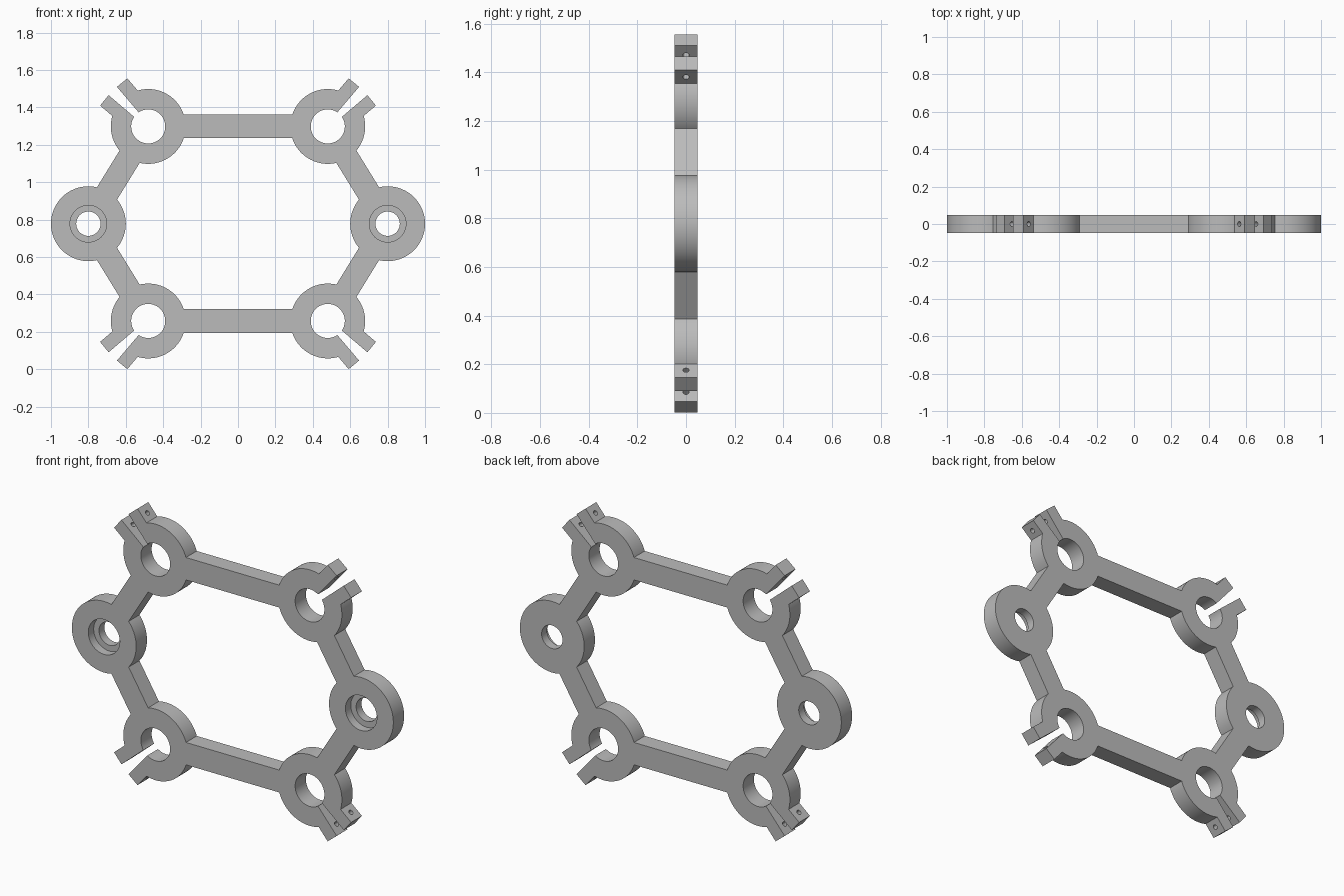
import bpy, bmesh, math
from mathutils import Vector

if "Cube" in bpy.data.objects:
    bpy.data.objects.remove(bpy.data.objects["Cube"], do_unlink=True)

HALF = 0.048                      # half the plate thickness
MID_Z = 0.778
RING_R = 0.2
SIDES = [Vector((s * 0.8, MID_Z)) for s in (-1, 1)]
CORNERS = [(sx, sz, Vector((sx * 0.48, MID_Z + sz * 0.52)))
           for sx in (-1, 1) for sz in (-1, 1)]

grey = bpy.data.materials.new("grey")
grey.use_nodes = True
grey.diffuse_color = (0.5, 0.5, 0.5, 1)
grey.node_tree.nodes["Principled BSDF"].inputs["Base Color"].default_value = (0.5, 0.5, 0.5, 1)


def prism(name, points, y0=-HALF, y1=HALF):
    """Extrude an x-z outline along y."""
    bm = bmesh.new()
    face = bm.faces.new([bm.verts.new((p[0], y0, p[1])) for p in points])
    ext = bmesh.ops.extrude_face_region(bm, geom=[face])["geom"]
    bmesh.ops.translate(bm, vec=(0, y1 - y0, 0),
                        verts=[g for g in ext if isinstance(g, bmesh.types.BMVert)])
    bmesh.ops.recalc_face_normals(bm, faces=bm.faces)
    mesh = bpy.data.meshes.new(name)
    bm.to_mesh(mesh)
    bm.free()
    mesh.materials.append(grey)
    obj = bpy.data.objects.new(name, mesh)
    bpy.context.collection.objects.link(obj)
    return obj


def disc(name, centre, radius, y0=-HALF, y1=HALF, n=96):
    turn = [2 * math.pi * i / n for i in range(n)]
    return prism(name, [(centre.x + radius * math.cos(a), centre.y + radius * math.sin(a))
                        for a in turn], y0, y1)


def bar(name, a, b, width=0.126):
    d = (b - a).normalized()
    n = Vector((-d.y, d.x)) * width / 2
    return prism(name, [a + n, b + n, b - n, a - n])


def diagonal(corner, u, v):
    """Point at u outward along a corner's diagonal and v across it."""
    sx, sz, c = corner
    return c + (Vector((sx, sz)) * u + Vector((-sx, sz)) * v) / math.sqrt(2)


def combine(target, tool, operation):
    mod = target.modifiers.new(operation, 'BOOLEAN')
    mod.operation = operation
    mod.solver = 'EXACT'
    mod.object = tool
    bpy.context.view_layer.update()
    graph = bpy.context.evaluated_depsgraph_get()
    mesh = bpy.data.meshes.new_from_object(target.evaluated_get(graph))
    target.modifiers.clear()
    target.data = mesh
    bpy.data.objects.remove(tool, do_unlink=True)


# Solid parts: rings, clamp ears and connecting bars
solids = [disc("side_ring", c, RING_R) for c in SIDES]
for corner in CORNERS:
    solids.append(disc("clamp_ring", corner[2], RING_R))
    half = [(0.1, 0.09), (0.261, 0.103), (0.268, 0.031)]
    outline = half + [(u, -v) for u, v in reversed(half)]
    solids.append(prism("clamp_ears", [diagonal(corner, u, v) for u, v in outline]))
    side = SIDES[0] if corner[0] < 0 else SIDES[1]
    solids.append(bar("diagonal_bar", side, corner[2]))
for sz in (-1, 1):
    ends = [c for _, z, c in CORNERS if z == sz]
    solids.append(bar("cross_bar", *ends))

frame = solids[0]
for part in solids[1:]:
    combine(frame, part, 'UNION')

# Side bores with a counterbore on the front
for c in SIDES:
    combine(frame, disc("bore", c, 0.065, -0.1, 0.1), 'DIFFERENCE')
    combine(frame, disc("counterbore", c, 0.098, -0.1, 0.0), 'DIFFERENCE')

# Clamp bores, flared slots and screw holes across the ears
for corner in CORNERS:
    combine(frame, disc("bore", corner[2], 0.091, -0.1, 0.1), 'DIFFERENCE')
    slot = [(0.04, 0.013), (0.3, 0.034), (0.3, -0.034), (0.04, -0.013)]
    combine(frame, prism("slot", [diagonal(corner, u, v) for u, v in slot], -0.1, 0.1),
            'DIFFERENCE')
    hole = disc("screw_hole", Vector((0, 0)), 0.013, -0.16, 0.16, 24)
    p = diagonal(corner, 0.216, 0)
    across = diagonal(corner, 0.216, 1) - p
    hole.rotation_mode = 'QUATERNION'
    hole.rotation_quaternion = Vector((across.x, 0, across.y)).to_track_quat('Y', 'Z')
    hole.location = (p.x, 0, p.y)
    combine(frame, hole, 'DIFFERENCE')

# Finish: one clean frame, smooth on the round walls
frame.name = "clamp_frame"
bpy.ops.object.select_all(action='DESELECT')
frame.select_set(True)
bpy.context.view_layer.objects.active = frame
bpy.ops.object.shade_smooth_by_angle(angle=math.radians(30))
